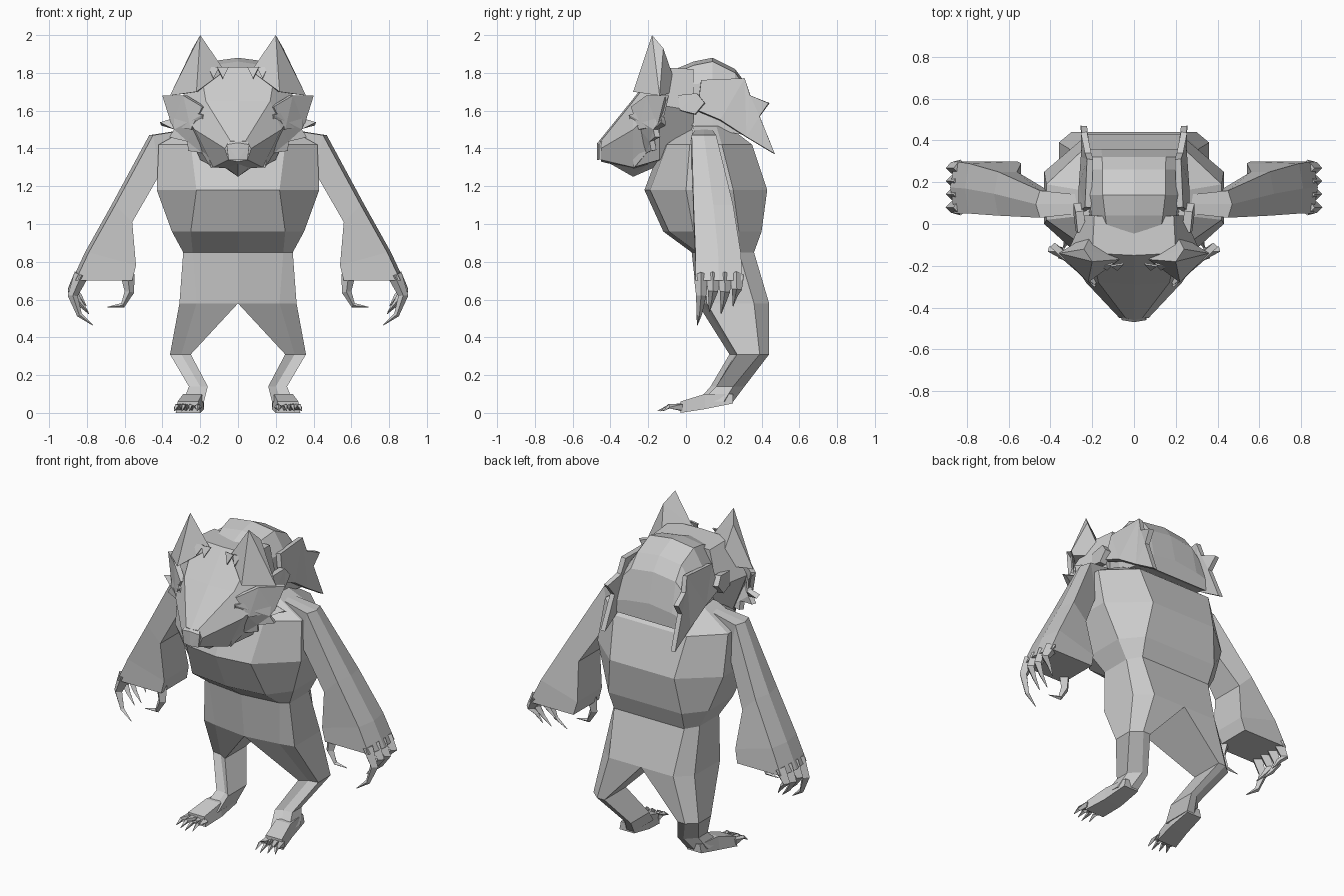
import bpy, bmesh
from mathutils import Vector

cube = bpy.data.objects.get("Cube")
if cube:
    bpy.data.objects.remove(cube)

grey = bpy.data.materials.new("plain grey")
grey.use_nodes = True
COLOUR = (0.6, 0.6, 0.6, 1)
grey.diffuse_color = COLOUR
grey.node_tree.nodes["Principled BSDF"].inputs["Base Color"].default_value = COLOUR


def finish(name, bm, mirror=True):
    """Turn a bmesh into a flat shaded object mirrored over x."""
    middle = [f for f in bm.faces if all(abs(v.co.x) < 1e-4 for v in f.verts)]
    bmesh.ops.delete(bm, geom=middle, context='FACES')
    bmesh.ops.recalc_face_normals(bm, faces=bm.faces)
    mesh = bpy.data.meshes.new(name)
    bm.to_mesh(mesh)
    bm.free()
    mesh.materials.append(grey)
    ob = bpy.data.objects.new(name, mesh)
    bpy.context.collection.objects.link(ob)
    if mirror:
        ob.modifiers.new("mirror", 'MIRROR')
    return ob


def loft(name, rings):
    """Skin a list of equal rings and close both ends."""
    bm = bmesh.new()
    loops = [[bm.verts.new(p) for p in ring] for ring in rings]
    n = len(loops[0])
    for a, b in zip(loops, loops[1:]):
        for i in range(n):
            j = (i + 1) % n
            bm.faces.new((a[i], a[j], b[j], b[i]))
    bm.faces.new(loops[0])
    bm.faces.new(loops[-1][::-1])
    return finish(name, bm)


def hull(name, points):
    bm = bmesh.new()
    for p in points:
        bm.verts.new(p)
    bmesh.ops.convex_hull(bm, input=bm.verts)
    return finish(name, bm)


def claw(name, path, width):
    """Tapering four sided hook along a path."""
    pts = [Vector(p) for p in path]
    rings = []
    for i, p in enumerate(pts):
        d = (pts[min(i + 1, len(pts) - 1)] - pts[max(i - 1, 0)]).normalized()
        u = d.cross(Vector((0, 1, 0.1))).normalized()
        v = d.cross(u)
        r = width * (1 - i / (len(pts) - 1)) + 0.002
        rings.append([p + u * r, p + v * r, p - u * r, p - v * r])
    return loft(name, rings)


def tuft(name, points, thick=0.02):
    """Jagged flat piece of fur."""
    bm = bmesh.new()
    face = bm.faces.new([bm.verts.new(p) for p in points])
    bmesh.ops.triangulate(bm, faces=[face])
    ob = finish(name, bm)
    solid = ob.modifiers.new("thickness", 'SOLIDIFY')
    solid.thickness = thick
    solid.offset = 0
    return ob


# Torso and legs: z, inner x, corner x, side x, front y, side front y, side back y, back y
body = [
    (1.52, 0, .14, .24, .00, .04, .16, .22),
    (1.42, 0, .25, .42, -.13, .02, .19, .35),
    (1.18, 0, .22, .43, -.22, .00, .25, .43),
    (.96, 0, .25, .35, -.12, .04, .28, .40),
    (.85, 0, .24, .29, .03, .09, .28, .36),
    (.58, 0, .22, .31, .06, .11, .36, .44),
    (.31, .25, .30, .36, .23, .27, .39, .44),
    (.14, .16, .20, .26, .13, .16, .25, .31),
    (.06, .18, .23, .29, .06, .08, .20, .25),
]
loft("torso_and_legs", [
    [(i, yf, z), (c, yf + .03, z), (s, sf, z), (s, sb, z), (c, yb, z), (i, yb, z)]
    for z, i, c, s, yf, sf, sb, yb in body])

# Feet: y, inner x, outer x, bottom, top
feet = [(.25, .18, .28, .05, .10), (.10, .18, .30, .02, .10), (-.03, .20, .33, 0, .06)]
loft("foot", [[(a, y, b), (c, y, b), (c - .01, y, t), (a + .01, y, t)]
              for y, a, c, b, t in feet])
for k in range(4):
    x = .215 + k * .033
    claw("toe", [(x, -.02, .03), (x + .004 * k, -.09, .035),
                 (x + .008 * k, -.15 + .015 * abs(k - 1), .01)], .022)

# Arms: inner x and z, outer x and z, front y, back y
arm = [
    (.34, 1.38, .26, 1.50, .05, .14),
    (.41, 1.27, .45, 1.47, .03, .16),
    (.56, 1.01, .65, 1.10, .04, .25),
    (.54, .78, .79, .85, .05, .29),
    (.56, .70, .86, .70, .05, .30),
]
loft("arm", [[(xi, y0, zi), (xo, y0, zo), (xo + .02, (y0 + y1) / 2, zo),
              (xo, y1, zo), (xi, y1, zi)] for xi, zi, xo, zo, y0, y1 in arm])

# Fingers and thumb
for k in range(4):
    y = .08 + k * .063
    up = (0, .07, .06, .10)[k]
    claw("finger", [(.83, y, .73), (.875, y, .62 + up / 3), (.84, y - .01, .52 + up),
                    (.77 + up / 3, y - .02, .465 + up)], .037)
claw("thumb", [(.585, .09, .73), (.575, .08, .64), (.61, .08, .57), (.69, .08, .56)], .035)

# Head: y, top x and z, cheek x and z, jaw x and z
head = [
    (.04, .19, 1.82, .24, 1.60, .14, 1.38),
    (-.14, .20, 1.83, .32, 1.63, .20, 1.34),
    (-.28, .17, 1.65, .23, 1.50, .13, 1.30),
    (-.45, .04, 1.44, .07, 1.40, .05, 1.34),
]
loft("head", [[(0, y - .01, tz), (tx, y, tz), (cx, y, cz), (jx, y, jz), (0, y, jz - .01)]
              for y, tx, tz, cx, cz, jx, jz in head])
hull("nose", [(0, -.47, 1.43), (.06, -.46, 1.42), (.05, -.46, 1.34), (0, -.47, 1.34),
              (0, -.38, 1.52), (.06, -.38, 1.36)])
hull("lower_jaw", [(0, -.42, 1.33), (.10, -.30, 1.33), (.16, -.15, 1.36),
                   (0, -.28, 1.25), (0, -.12, 1.32)])

# Ears
hull("ear", [(.20, -.18, 2.0), (.07, -.17, 1.81), (.22, -.28, 1.70), (.36, -.14, 1.68),
             (.28, -.14, 1.84), (.24, -.12, 1.93), (.20, -.04, 1.70)])
for x in (.08, .13, .18):
    tuft("ear_fringe", [(x - .03, -.19, 1.83), (x + .03, -.20, 1.83), (x, -.22, 1.77)], .008)

# Cheek fur
tuft("upper_cheek_fur", [(.18, -.28, 1.62), (.28, -.20, 1.68), (.39, -.10, 1.68), (.36, -.12, 1.63),
                         (.34, -.14, 1.52), (.24, -.24, 1.50)], .03)
tuft("lower_cheek_fur", [(.18, -.29, 1.58), (.33, -.14, 1.62), (.35, -.12, 1.55), (.41, -.12, 1.53),
                         (.33, -.16, 1.50), (.36, -.15, 1.46), (.26, -.18, 1.44),
                         (.26, -.17, 1.39), (.18, -.20, 1.38), (.13, -.27, 1.30)], .03)

# Mane: y, top z, bottom z, width factor
mane = [(-.08, 1.81, 1.55, .8), (.04, 1.86, 1.52, .92), (.14, 1.88, 1.50, 1),
        (.26, 1.82, 1.48, 1), (.32, 1.74, 1.47, 1.02), (.36, 1.56, 1.45, 1.04)]
loft("mane", [[(0, y, t), (.15 * w, y, t - .02), (.22 * w, y, t - (t - b) * .35),
               (.23 * w, y, b), (0, y, b)] for y, t, b, w in mane])
tuft("rear_lock", [(.22, .08, 1.76), (.21, .31, 1.77), (.22, .34, 1.68), (.24, .44, 1.64),
                   (.23, .39, 1.57), (.24, .47, 1.37), (.24, .32, 1.46), (.25, .18, 1.55),
                   (.25, .06, 1.60)], .03)
tuft("side_lock", [(.25, -.04, 1.68), (.26, .06, 1.69), (.27, .10, 1.64), (.27, .05, 1.58),
                   (.26, -.03, 1.60)], .04)
